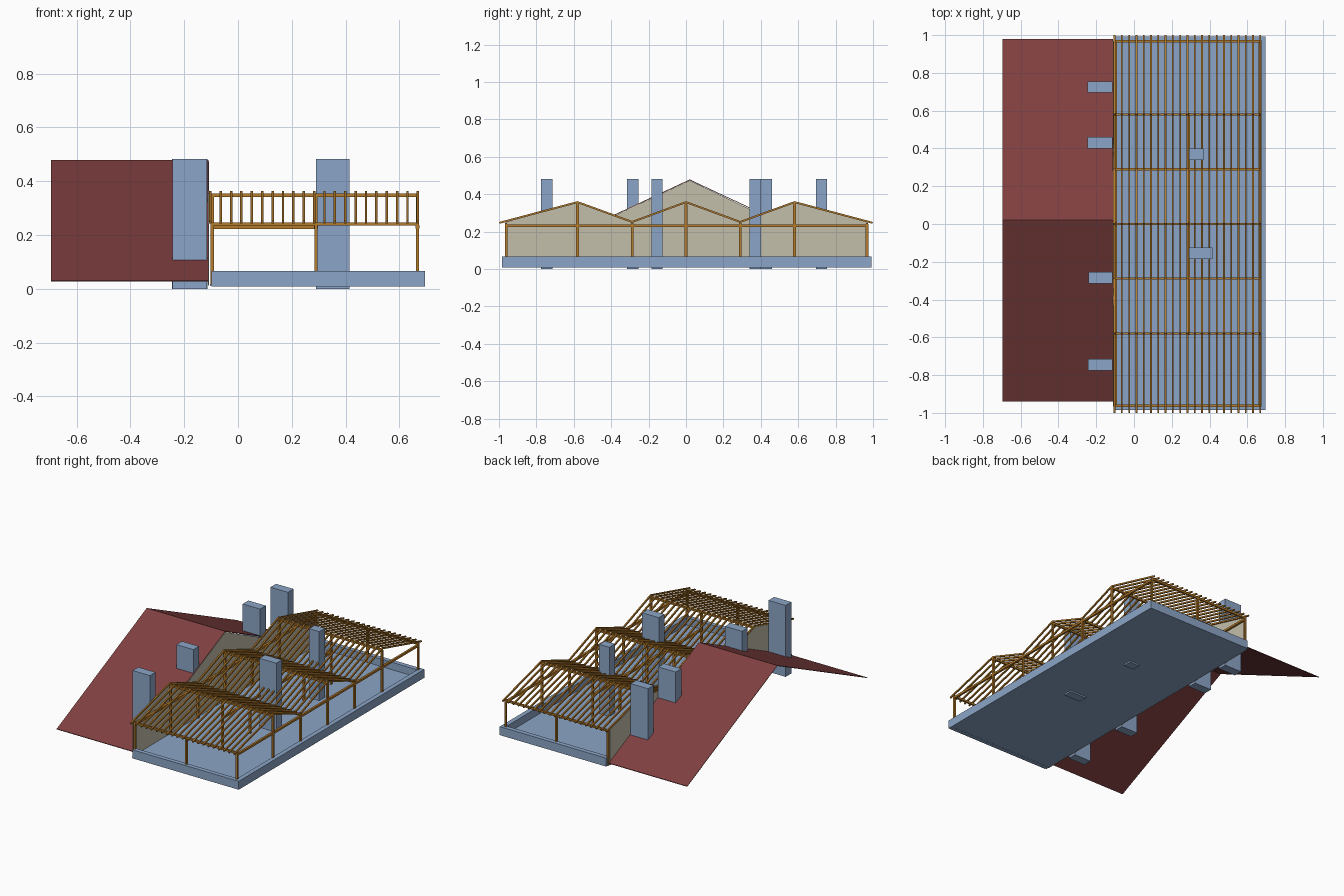
import bpy, bmesh
from mathutils import Vector, Matrix

if "Cube" in bpy.data.objects:
    bpy.data.objects.remove(bpy.data.objects["Cube"])


def material(name, rgb):
    m = bpy.data.materials.new(name)
    m.diffuse_color = (*rgb, 1)
    m.use_nodes = True
    m.node_tree.nodes["Principled BSDF"].inputs["Base Color"].default_value = m.diffuse_color
    return m


BLUE = material("slate blue", (0.26, 0.375, 0.57))
RED = material("roof red", (0.215, 0.05, 0.05))
BEIGE = material("wall beige", (0.55, 0.52, 0.41))
WOOD = material("timber brown", (0.46, 0.20, 0.025))


def finish(bm, name, mat):
    bmesh.ops.recalc_face_normals(bm, faces=bm.faces)
    me = bpy.data.meshes.new(name)
    bm.to_mesh(me)
    bm.free()
    me.materials.append(mat)
    ob = bpy.data.objects.new(name, me)
    bpy.context.collection.objects.link(ob)
    return ob


def box(bm, x0, x1, y0, y1, z0, z1):
    mat = Matrix.Translation(((x0 + x1) / 2, (y0 + y1) / 2, (z0 + z1) / 2))
    bmesh.ops.create_cube(bm, size=1, matrix=mat @ Matrix.Diagonal((x1 - x0, y1 - y0, z1 - z0, 1)))


def beam(bm, p, q, w, h):
    """Square-cut timber from p to q; h is its depth, w its width."""
    p, q = Vector(p), Vector(q)
    d = (q - p).normalized()
    side = d.cross(Vector((0, 0, 1))).normalized()
    up = side.cross(d)
    rot = Matrix((side, d, up)).transposed().to_4x4()
    mat = Matrix.Translation((p + q) / 2) @ rot @ Matrix.Diagonal((w, (q - p).length, h, 1))
    bmesh.ops.create_cube(bm, size=1, matrix=mat)


def extrude_x(profile, x0, x1, name, mat):
    """Solid from a (y, z) outline."""
    bm = bmesh.new()
    f = bm.faces.new([bm.verts.new((x0, y, z)) for y, z in profile])
    r = bmesh.ops.extrude_face_region(bm, geom=[f])
    bmesh.ops.translate(bm, vec=(x1 - x0, 0, 0),
                        verts=[v for v in r["geom"] if isinstance(v, bmesh.types.BMVert)])
    return finish(bm, name, mat)


# Floor plate and raised foundation rim
bm = bmesh.new()
box(bm, -0.105, 0.69, -0.98, 0.985, 0.01, 0.016)
finish(bm, "floor", BLUE)
bm = bmesh.new()
box(bm, -0.098, 0.695, -0.985, -0.955, 0.009, 0.066)
box(bm, -0.098, 0.695, 0.962, 0.993, 0.009, 0.066)
box(bm, 0.664, 0.695, -0.955, 0.962, 0.009, 0.066)
finish(bm, "foundation_rim", BLUE)

# Large plain roof on the left, a thin folded sheet
extrude_x([(-0.94, 0.027), (-0.94, 0.031), (0.02, 0.479), (0.98, 0.031), (0.98, 0.027), (0.02, 0.475)],
          -0.695, -0.110, "large_roof", RED)

# Dividing wall whose top follows both roofs
extrude_x([(-0.965, 0.012), (-0.965, 0.25), (-0.58, 0.354), (-0.385, 0.285), (0.02, 0.474),
           (0.405, 0.29), (0.58, 0.354), (0.97, 0.25), (0.97, 0.012)],
          -0.111, -0.108, "dividing_wall", BEIGE)

# Chimneys: x0, x1, centre y
bm = bmesh.new()
for x0, x1, y in ((-0.245, -0.115, 0.725), (-0.245, -0.115, 0.43), (-0.24, -0.113, -0.285),
                  (-0.243, -0.115, -0.745), (0.29, 0.415, -0.155), (0.292, 0.368, 0.37)):
    box(bm, x0, x1, y - 0.03, y + 0.03, 0, 0.482)
finish(bm, "chimneys", BLUE)

# Timber frame
RIDGES = (-0.58, 0.0, 0.58)
LOW = (-0.962, -0.288, 0.29, 0.968)
COLUMNS = (-0.096, 0.29, 0.667)

bm = bmesh.new()
for x in COLUMNS:
    for y in RIDGES + LOW:
        top = 0.345 if y in RIDGES else 0.24
        box(bm, x - 0.006, x + 0.006, y - 0.007, y + 0.007, 0.016, top)
finish(bm, "posts", WOOD)

bm = bmesh.new()
for y in RIDGES:
    beam(bm, (-0.102, y, 0.347), (0.673, y, 0.347), 0.012, 0.013)
for y in LOW:
    beam(bm, (-0.102, y, 0.241), (0.673, y, 0.241), 0.012, 0.013)
for y in LOW[1:3]:
    beam(bm, (-0.102, y, 0.229), (0.296, y, 0.229), 0.010, 0.012)
finish(bm, "long_beams", WOOD)

bm = bmesh.new()
for x, a, b in ((COLUMNS[0], -0.968, 0.974), (COLUMNS[1], -0.586, 0.586), (COLUMNS[2], -0.968, 0.974)):
    beam(bm, (x, a, 0.231), (x, b, 0.231), 0.014, 0.014)
finish(bm, "tie_beams", WOOD)

# Rafters in a three-peak zigzag, repeated along x
zigzag = [(-0.998, 0.247), (-0.58, 0.358), (-0.288, 0.252), (0.0, 0.358),
          (0.29, 0.252), (0.58, 0.358), (0.998, 0.247)]
bm = bmesh.new()
for i in range(21):
    x = -0.103 + i * 0.0386
    for (ya, za), (yb, zb) in zip(zigzag, zigzag[1:]):
        beam(bm, (x, ya, za), (x, yb, zb), 0.009, 0.010)
finish(bm, "rafters", WOOD)
